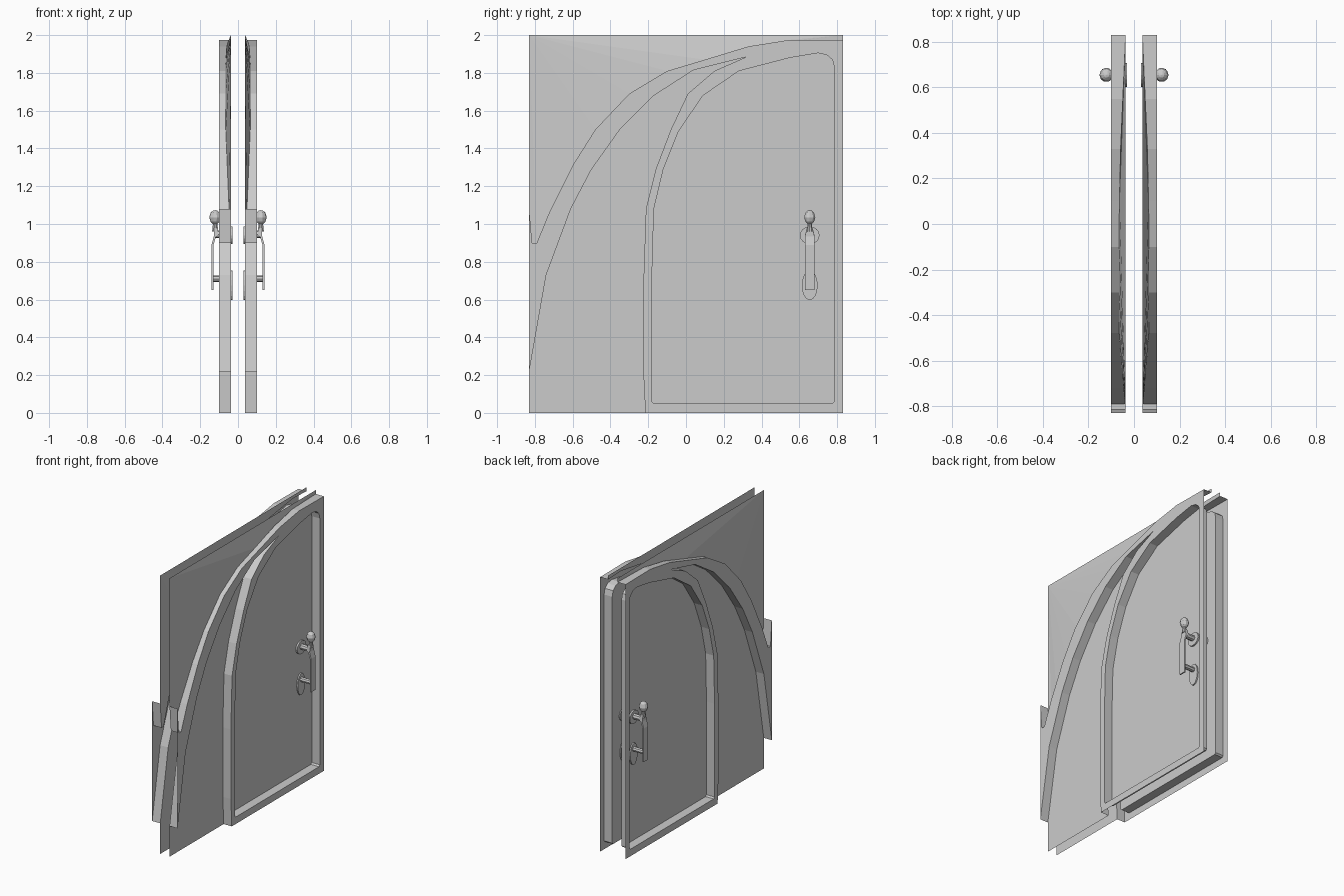
import bpy, bmesh, math
from mathutils import Vector
from mathutils.geometry import tessellate_polygon

if "Cube" in bpy.data.objects:
    bpy.data.objects.remove(bpy.data.objects["Cube"])

BASE, FRONT = 0.037, 0.101     # depth of the recessed sheet and of the raised ribs

# Outlines in (y, z)
arch_outer = [(.83, 1.972), (.55, 1.975), (.33, 1.94), (.1, 1.87), (-.1, 1.81), (-.3, 1.69),
              (-.48, 1.5), (-.6, 1.31), (-.72, 1.07), (-.79, .9), (-.815, .9), (-.83, 1.08)]
bulge = [0, .012, .022, .027, .03, .03, .028, .02, .01, 0, 0, 0]
arch_inner = [(-.83, .22), (-.74, .73), (-.61, 1.08), (-.5, 1.29), (-.35, 1.5),
              (-.17, 1.68), (.04, 1.815), (.32, 1.885)]
jamb_outer = [(.32, 1.885), (.15, 1.81), (.01, 1.69), (-.08, 1.5), (-.16, 1.29),
              (-.212, 1.08), (-.225, .7), (-.225, .2), (-.215, 0)]
door = [(.7, 1.905), (.55, 1.88), (.28, 1.81), (.09, 1.68), (-.04, 1.49), (-.12, 1.29),
        (-.17, 1.08), (-.18, .73), (-.18, .06), (-.17, .05), (.775, .05), (.785, .06),
        (.785, 1.83), (.775, 1.87), (.745, 1.895)]


def add_faces(bm, polys):
    for poly in polys:
        bm.faces.new([bm.verts.new(p) for p in poly])


def flat(bm, loops, x):
    """Fill an outline (and optional holes) at constant depth."""
    loops = [[Vector((y, z, 0)) for y, z in lp] for lp in loops]
    pts = [p for lp in loops for p in lp]
    add_faces(bm, [[(x, pts[i].x, pts[i].y) for i in t] for t in tessellate_polygon(loops)])


def wall(bm, pts, closed=False, lift=None):
    """Side wall from the sheet up to the rib face."""
    lift = lift or [0] * len(pts)
    n = len(pts)
    for i in range(n if closed else n - 1):
        j = (i + 1) % n
        a, b = pts[i], pts[j]
        add_faces(bm, [[(BASE + lift[i], *a), (BASE + lift[j], *b), (FRONT, *b), (FRONT, *a)]])


def finish(bm, name):
    me = bpy.data.meshes.new(name)
    bm.to_mesh(me)
    bm.free()
    ob = bpy.data.objects.new(name, me)
    bpy.context.collection.objects.link(ob)
    ob.modifiers.new("mirror", 'MIRROR').use_clip = False
    return ob


# Pressed panel shell: ribs, door recess and lower sheet
bm = bmesh.new()
flat(bm, [arch_outer + arch_inner + jamb_outer[1:] + [(.83, 0)], door], FRONT)
flat(bm, [door], BASE)
flat(bm, [arch_inner + jamb_outer[1:] + [(-.83, 0)]], BASE)
wall(bm, arch_outer, lift=bulge)
wall(bm, arch_inner)
wall(bm, jamb_outer)
wall(bm, door, closed=True)

# Corner sheet above the arch, fanned to the two top corners
base = [(BASE + b, *p) for p, b in zip(arch_outer, bulge)]
right, left, split = (BASE, .83, 2), (BASE, -.83, 2), 3
for i in range(len(base) - 1):
    add_faces(bm, [[base[i], base[i + 1], right if i < split else left]])
add_faces(bm, [[right, base[split], left]])
bmesh.ops.remove_doubles(bm, verts=bm.verts, dist=1e-5)
bmesh.ops.recalc_face_normals(bm, faces=bm.faces)
if max(bm.faces, key=lambda f: f.calc_area()).normal.x < 0:
    bmesh.ops.reverse_faces(bm, faces=bm.faces)
finish(bm, "door_panel")


def disc(name, x0, x1, z, ry, rz, sides=16, y=.655):
    """Elliptical rod or plate along x."""
    bm = bmesh.new()
    ring = [(math.cos(2 * math.pi * k / sides) * ry + y,
             math.sin(2 * math.pi * k / sides) * rz + z) for k in range(sides)]
    bottom = bm.faces.new([bm.verts.new((x0, *p)) for p in ring])
    ext = bmesh.ops.extrude_face_region(bm, geom=[bottom], use_keep_orig=True)
    bmesh.ops.translate(bm, vec=(x1 - x0, 0, 0),
                        verts=[v for v in ext["geom"] if isinstance(v, bmesh.types.BMVert)])
    bmesh.ops.recalc_face_normals(bm, faces=bm.faces)
    return finish(bm, name)


# Handle plates and rods
disc("upper_rosette", .03, .048, .94, .052, .047)
disc("lower_escutcheon", .03, .046, .675, .042, .078)
disc("upper_spindle", .046, .118, .945, .02, .02, 8)
disc("lower_rod", .044, .135, .71, .017, .017, 8)

# Lever: bent flat bar
bm = bmesh.new()
path = [(.105, .98), (.128, .98), (.128, .935), (.14, .89), (.14, .65),
        (.131, .65), (.131, .885), (.118, .93), (.105, .94)]
face = bm.faces.new([bm.verts.new((x, .63, z)) for x, z in path])
ext = bmesh.ops.extrude_face_region(bm, geom=[face], use_keep_orig=True)
bmesh.ops.translate(bm, vec=(0, .05, 0),
                    verts=[v for v in ext["geom"] if isinstance(v, bmesh.types.BMVert)])
for v in bm.verts:                       # narrow the top toward the neck
    if v.co.z > .97:
        v.co.y = .655 + (v.co.y - .655) * .6
bmesh.ops.recalc_face_normals(bm, faces=bm.faces)
finish(bm, "lever")

# Ball knob with a tapered neck, turned from a profile
bm = bmesh.new()
profile = [(0, .96), (.016, .96), (.012, 1.0), (.024, 1.012), (.031, 1.035),
           (.024, 1.06), (.012, 1.07), (0, 1.073)]
verts = [bm.verts.new((.121 + r, .655, z)) for r, z in profile]
edges = [bm.edges.new(p) for p in zip(verts, verts[1:])]
bmesh.ops.spin(bm, geom=verts + edges, cent=(.121, .655, 0), axis=(0, 0, 1),
               angle=2 * math.pi, steps=10)
bmesh.ops.remove_doubles(bm, verts=bm.verts, dist=1e-5)
bmesh.ops.recalc_face_normals(bm, faces=bm.faces)
finish(bm, "ball_knob")
